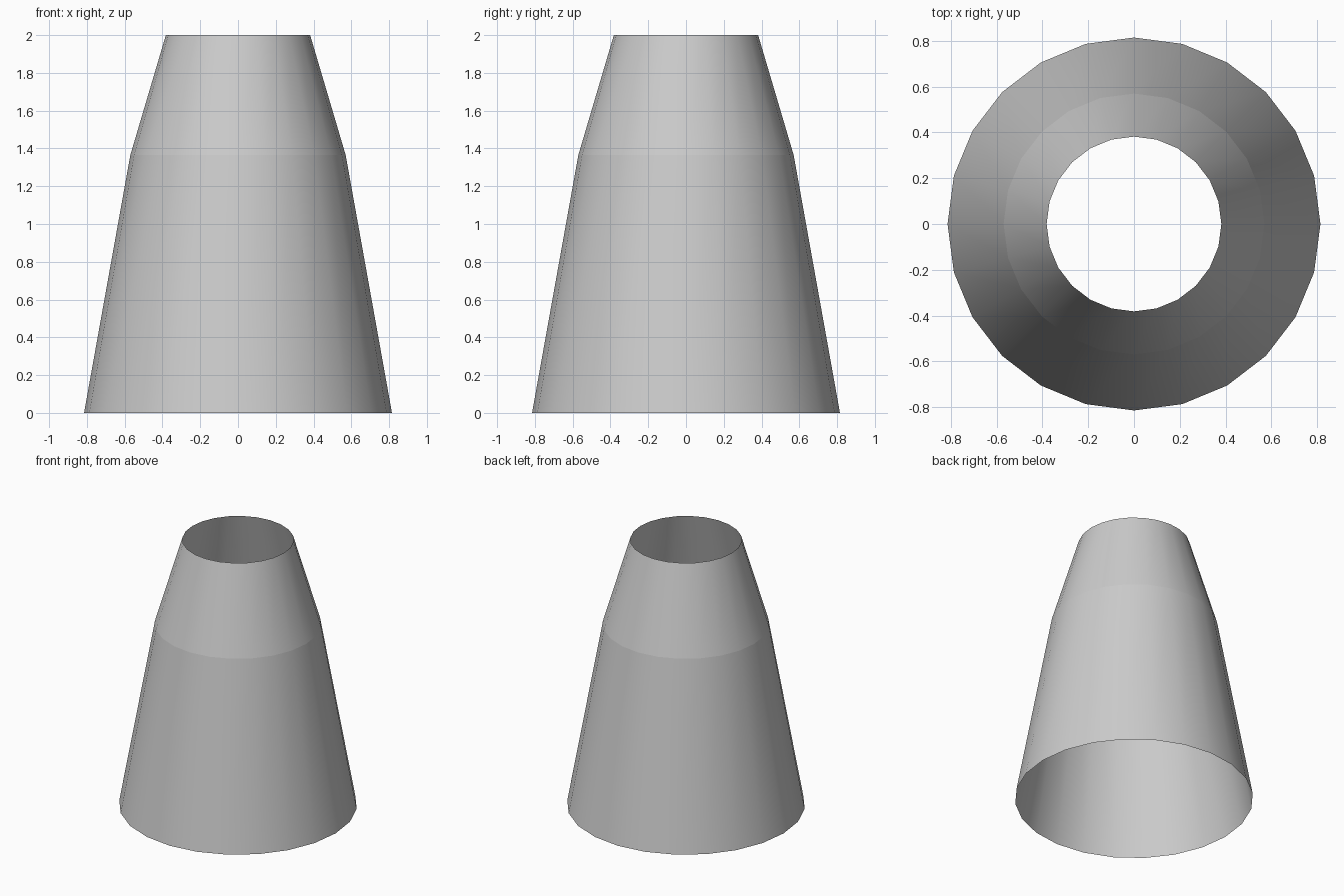
import bpy, math

if "Cube" in bpy.data.objects:
    bpy.data.objects.remove(bpy.data.objects["Cube"])

SIDES = 24


def open_cone(name, r_low, r_high, z_low, z_high):
    """Thin open-ended tapered tube, smooth around its sides."""
    verts = []
    for r, z in ((r_low, z_low), (r_high, z_high)):
        for i in range(SIDES):
            a = 2 * math.pi * i / SIDES
            verts.append((r * math.cos(a), r * math.sin(a), z))
    faces = [(i, (i + 1) % SIDES, SIDES + (i + 1) % SIDES, SIDES + i)
             for i in range(SIDES)]
    mesh = bpy.data.meshes.new(name)
    mesh.from_pydata(verts, [], faces)
    mesh.shade_smooth()
    obj = bpy.data.objects.new(name, mesh)
    bpy.context.collection.objects.link(obj)
    return obj


# Long gently tapered lower body
open_cone("lower_body", 0.815, 0.57, 0.0, 1.365)
# Steeper upper collar, separate so the crease between them stays crisp
open_cone("upper_collar", 0.57, 0.382, 1.365, 2.0)
